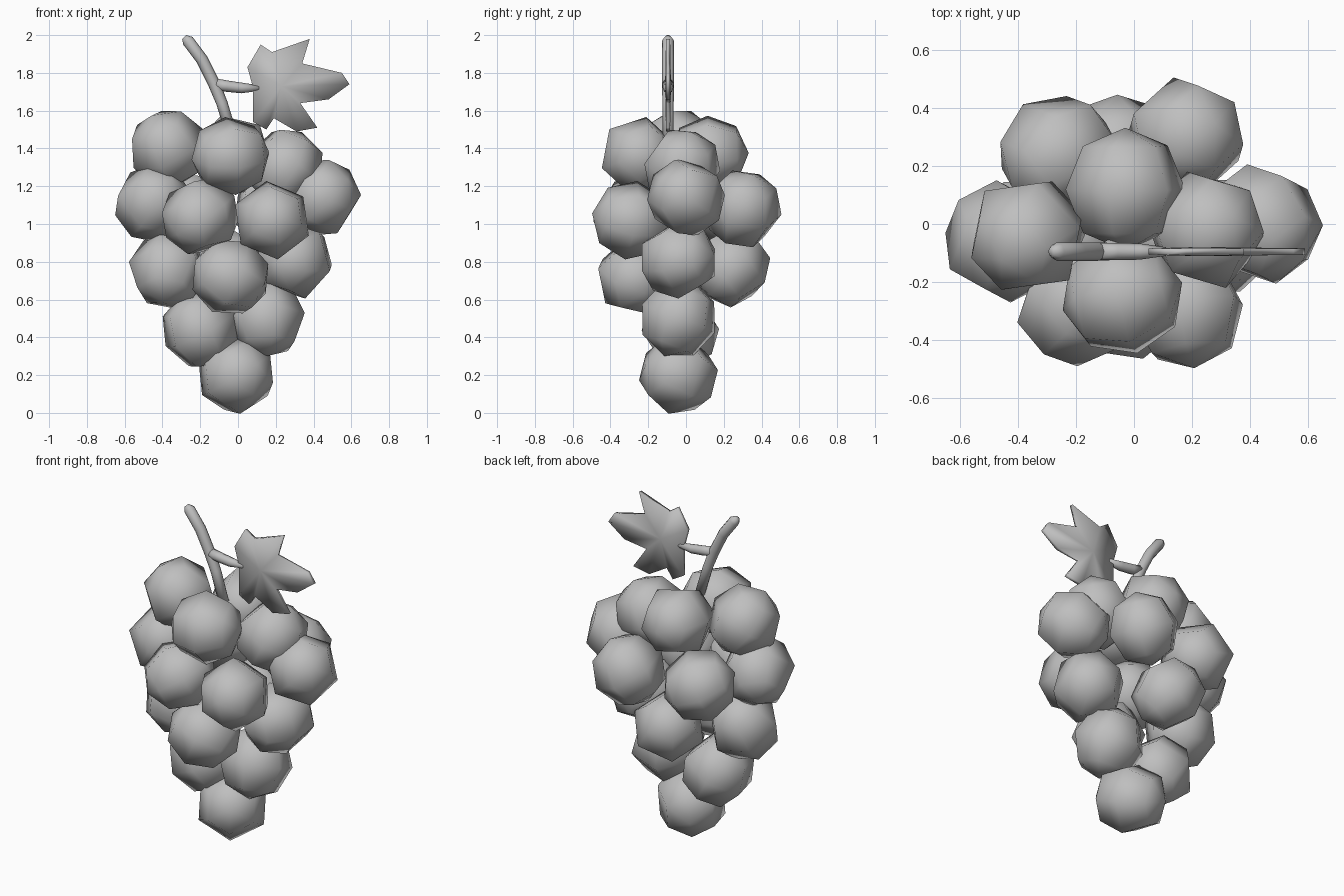
import bpy, bmesh, math, random
from mathutils import Vector, Euler

random.seed(7)
cube = bpy.data.objects.get("Cube")
if cube:
    bpy.data.objects.remove(cube, do_unlink=True)

grey = bpy.data.materials.new("plain grey")
grey.use_nodes = True
colour = (0.52, 0.52, 0.52, 1)
grey.diffuse_color = colour
grey.node_tree.nodes["Principled BSDF"].inputs["Base Color"].default_value = colour


def finish(name, bm):
    """Turn a bmesh into a smooth shaded object."""
    bmesh.ops.recalc_face_normals(bm, faces=bm.faces)
    for f in bm.faces:
        f.smooth = True
    mesh = bpy.data.meshes.new(name)
    bm.to_mesh(mesh)
    bm.free()
    mesh.materials.append(grey)
    obj = bpy.data.objects.new(name, mesh)
    bpy.context.collection.objects.link(obj)
    return obj


def grape(name, centre):
    """Low-poly ball, turned at random."""
    bm = bmesh.new()
    bmesh.ops.create_uvsphere(bm, u_segments=6, v_segments=4, radius=0.212)
    obj = finish(name, bm)
    obj.location = centre
    obj.rotation_euler = Euler([random.uniform(0, math.tau) for _ in range(3)])


def tube(name, path, sides=8):
    """Capped tube through (x, z, radius) points in the stem plane."""
    bm = bmesh.new()
    pts = [Vector((x, STEM_Y, z)) for x, z, _ in path]
    rings = []
    for i, p in enumerate(pts):
        along = (pts[min(i + 1, len(pts) - 1)] - pts[max(i - 1, 0)]).normalized()
        across = along.cross(Vector((0, 1, 0)))
        ring = []
        for k in range(sides):
            a = math.tau * k / sides
            offset = across * math.cos(a) + Vector((0, 1, 0)) * math.sin(a)
            ring.append(bm.verts.new(p + offset * path[i][2]))
        rings.append(ring)
    for a, b in zip(rings, rings[1:]):
        for k in range(sides):
            n = (k + 1) % sides
            bm.faces.new((a[k], a[n], b[n], b[k]))
    bm.faces.new(rings[0])
    bm.faces.new(rings[-1])
    finish(name, bm)


STEM_Y = -0.095

# Grapes in layers, from the tip of the bunch up
layers = {
    "tip": [(-0.01, -0.04, 0.2)],
    "low": [(-0.2, -0.03, 0.44), (0.15, -0.04, 0.5)],
    "middle": [(-0.37, -0.04, 0.76), (-0.04, -0.27, 0.72),
               (0.3, -0.04, 0.81), (-0.05, 0.24, 0.77)],
    "wide": [(-0.45, -0.06, 1.11), (-0.2, -0.28, 1.04), (0.18, -0.29, 1.02),
             (0.44, 0.0, 1.14), (0.18, 0.3, 1.08), (-0.26, 0.24, 1.08)],
    "top": [(-0.37, -0.04, 1.4), (-0.04, -0.25, 1.36),
            (0.25, -0.02, 1.3), (-0.03, 0.12, 1.37)],
}
for layer, centres in layers.items():
    for i, c in enumerate(centres):
        grape(f"{layer}_grape_{i + 1}", c)

# Stem and leaf stalk
tube("stem", [(-0.285, 1.99, 0.015), (-0.265, 1.97, 0.032), (-0.19, 1.87, 0.032),
              (-0.13, 1.75, 0.032), (-0.085, 1.64, 0.03), (-0.03, 1.46, 0.03)])
tube("leaf_stalk", [(-0.115, 1.74, 0.03), (-0.06, 1.73, 0.03),
                    (0.02, 1.72, 0.028), (0.11, 1.72, 0.015)])

# Lobed leaf, a thin slab with softly rounded faces
outline = [(0.08, 1.72), (0.05, 1.83), (0.12, 1.95), (0.18, 1.91), (0.38, 1.98),
           (0.34, 1.85), (0.55, 1.8), (0.59, 1.74), (0.48, 1.66), (0.33, 1.64),
           (0.42, 1.51), (0.31, 1.49), (0.19, 1.56), (0.15, 1.5), (0.08, 1.54)]
bm = bmesh.new()
rims = []
for side in (-1, 1):
    rim = [bm.verts.new((x, STEM_Y + side * 0.011, z)) for x, z in outline]
    middle = bm.verts.new((0.23, STEM_Y + side * 0.016, 1.73))
    for a, b in zip(rim, rim[1:] + rim[:1]):
        bm.faces.new((a, b, middle))
    rims.append(rim)
for k in range(len(outline)):
    n = (k + 1) % len(outline)
    bm.faces.new((rims[0][k], rims[0][n], rims[1][n], rims[1][k]))
finish("leaf", bm)
